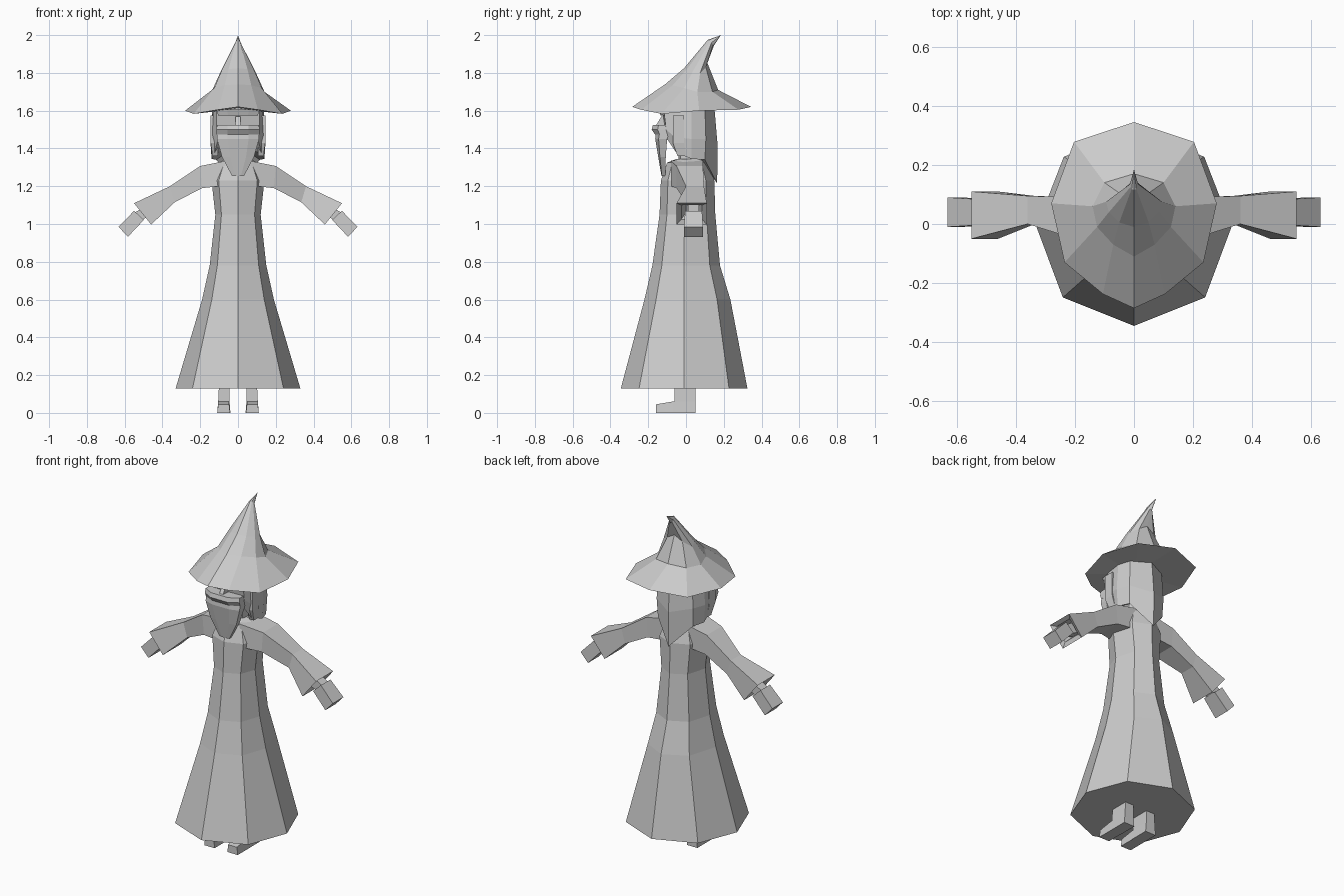
import bpy, bmesh

grey = bpy.data.materials.new("plain_grey")
grey.diffuse_color = (0.6, 0.6, 0.6, 1)


def loft(name, rings, tip=None, start=None):
    """Skin a list of closed rings; ends are capped flat or drawn to a point."""
    bm = bmesh.new()
    rows = [[bm.verts.new(p) for p in r] for r in rings]
    n = len(rows[0])
    for a, b in zip(rows, rows[1:]):
        for i in range(n):
            j = (i + 1) % n
            bm.faces.new((a[i], a[j], b[j], b[i]))
    for row, point in ((rows[0], start), (rows[-1], tip)):
        if point:
            v = bm.verts.new(point)
            for i in range(n):
                bm.faces.new((row[i], row[(i + 1) % n], v))
        else:
            bm.faces.new(row)
    bmesh.ops.recalc_face_normals(bm, faces=bm.faces)
    me = bpy.data.meshes.new(name)
    bm.to_mesh(me)
    bm.free()
    me.materials.append(grey)
    ob = bpy.data.objects.new(name, me)
    bpy.context.collection.objects.link(ob)
    return ob


def mirror(ob):
    ob.modifiers.new("mirror", 'MIRROR').use_axis[0] = True


def both(half):
    """Half ring from front centre to back centre, completed to the left."""
    return half + [(-x, y, z) for x, y, z in half[-2:0:-1]]


# Robe: eight-sided bell with a closed hem
def robe_ring(z, w, f, b):
    return both([(0, f, z), (.73 * w, .72 * f, z), (w, -.01, z),
                 (.72 * w, .7 * b, z), (0, b, z)])


loft("robe", [robe_ring(*r) for r in (
    (.13, .33, -.345, .325), (.60, .19, -.22, .235), (.78, .15, -.178, .18),
    (1.05, .12, -.14, .155), (1.23, .14, -.133, .15), (1.325, .10, -.10, .12),
    (1.345, .07, -.05, .09))])

# Neck
loft("neck", [both([(0, -.04, z), (.05, -.03, z), (.06, .03, z), (0, .08, z)])
              for z in (1.30, 1.46)])


# Arms: four-sided sections given by upper and lower edges and depth
def arm_ring(tx, tz, bx, bz, y0, y1):
    return [(tx, y0, tz), (tx, y1, tz), (bx, y1, bz), (bx, y0, bz)]


mirror(loft("sleeve", [arm_ring(*r) for r in (
    (.06, 1.335, .10, 1.20, -.08, .09), (.20, 1.307, .19, 1.19, -.05, .09),
    (.36, 1.20, .335, 1.115, 0, .095), (.55, 1.11, .46, .997, -.05, .11),
    (.525, 1.10, .465, 1.025, -.025, .085), (.47, 1.12, .43, 1.06, 0, .07))]))
mirror(loft("wrist", [arm_ring(*r) for r in (
    (.46, 1.11, .42, 1.06, .01, .07), (.545, 1.062, .505, 1.025, .01, .07))]))
mirror(loft("hand", [arm_ring(*r) for r in (
    (.55, 1.07, .498, 1.022, -.005, .085), (.632, .985, .583, .932, -.01, .09))]))

# Legs and shoes
mirror(loft("leg", [[(x0, y0, z), (x1, y0, z), (x1, .05, z), (x0, .05, z)]
                    for x0, x1, y0, z in ((.04, .11, -.065, 0), (.045, .105, -.06, .06),
                                          (.045, .10, -.06, .16))]))
mirror(loft("shoe", [[(.042, y, 0), (.11, y, 0), (.105, y, h), (.047, y, h)]
                     for y, h in ((-.16, .045), (-.07, .06), (.02, .06))]))

# Head with long hair: side locks end high, the back falls to a point
loft("head_and_hair", [
    both([(0, -.105, 1.45), (.105, -.10, 1.45), (.125, -.05, 1.375),
          (.14, .03, 1.345), (.115, .10, 1.34), (0, .165, 1.215)]),
    both([(0, -.11, 1.50), (.115, -.105, 1.50), (.14, -.06, 1.46),
          (.147, .03, 1.45), (.12, .105, 1.45), (0, .167, 1.42)]),
    both([(0, -.13, 1.62), (.115, -.12, 1.62), (.13, -.06, 1.62),
          (.135, .03, 1.62), (.11, .10, 1.62), (0, .15, 1.62)])],
    start=(0, .02, 1.42))
mirror(loft("side_lock", [
    [(.108, -.07, z), (x, -.07, z), (x, y, z), (.108, y, z)]
    for x, y, z in ((.145, -.01, 1.575), (.145, -.01, 1.43))]
    + [[(.105, -.045, 1.36), (.135, -.045, 1.36), (.135, 0, 1.36), (.105, 0, 1.36)]]))


# Face: brow, moustache and hanging beard
def face_ring(z, w, centre, side, back):
    return both([(0, centre, z), (.5 * w, .4 * centre + .6 * centre, z),
                 (w, side, z), (w, back, z), (0, back, z)])


loft("brow", [face_ring(1.575, .105, -.135, -.125, -.08),
              face_ring(1.605, .115, -.145, -.13, -.08)])
loft("moustache", [face_ring(1.475, .113, -.165, -.14, -.09),
                   face_ring(1.50, .113, -.182, -.15, -.09),
                   face_ring(1.525, .112, -.175, -.145, -.09)])
loft("beard", [face_ring(1.255, .032, -.13, -.128, -.11),
               face_ring(1.355, .085, -.147, -.138, -.107),
               face_ring(1.45, .112, -.163, -.145, -.10),
               face_ring(1.48, .112, -.16, -.14, -.09)])
loft("nose", [[(-.015, -.10, z), (.015, -.10, z), (.012, y, z), (-.012, y, z)]
              for y, z in ((-.16, 1.52), (-.13, 1.57))])

# Hat: drooping brim and a crown bent backwards
loft("hat", [
    both([(0, -.285, 1.62), (.105, -.237, 1.605), (.235, -.13, 1.583),
          (.28, .07, 1.60), (.203, .278, 1.605), (0, .345, 1.62)]),
    both([(0, -.11, 1.74), (.07, -.07, 1.735), (.125, -.01, 1.72),
          (.14, .06, 1.70), (.10, .14, 1.70), (0, .17, 1.71)]),
    both([(0, -.01, 1.825), (.05, .005, 1.82), (.085, .04, 1.815),
          (.095, .075, 1.80), (.05, .105, 1.83), (0, .11, 1.86)]),
    both([(0, .115, 1.975), (.008, .118, 1.972), (.012, .125, 1.965),
          (.014, .135, 1.96), (.008, .143, 1.95), (0, .148, 1.945)])],
    tip=(0, .185, 2.0), start=(0, 0, 1.61))
